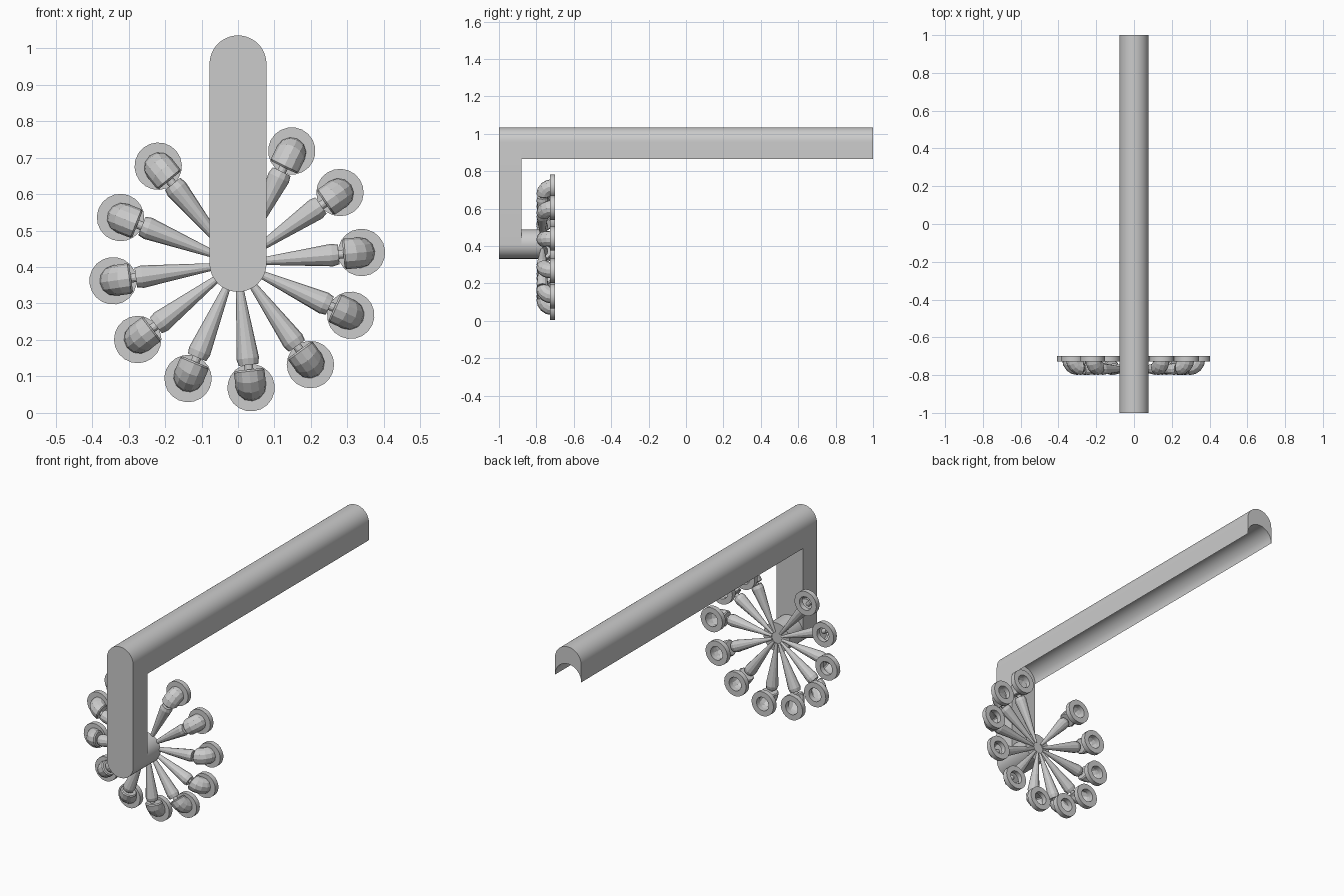
import bpy, bmesh
from math import sin, cos, pi, radians
from mathutils import Vector, Matrix

if "Cube" in bpy.data.objects:
    bpy.data.objects.remove(bpy.data.objects["Cube"])

R = 0.078                 # half width of bar, arm and hub
HUB_Z, TOP_Z, LOW_Z = 0.41, 0.957, 0.865


def finish(name, bm, smooth=False):
    bmesh.ops.remove_doubles(bm, verts=bm.verts[:], dist=1e-5)
    bmesh.ops.recalc_face_normals(bm, faces=bm.faces[:])
    me = bpy.data.meshes.new(name)
    bm.to_mesh(me)
    bm.free()
    ob = bpy.data.objects.new(name, me)
    bpy.context.collection.objects.link(ob)
    if smooth:
        bpy.ops.object.select_all(action='DESELECT')
        bpy.context.view_layer.objects.active = ob
        ob.select_set(True)
        bpy.ops.object.shade_smooth_by_angle(angle=radians(30))
    return ob


def arc(cz, a0, a1, n=24):
    return [(R * cos(radians(a0 + (a1 - a0) * i / n)),
             cz + R * sin(radians(a0 + (a1 - a0) * i / n))) for i in range(n + 1)]


def prism(name, pts, y0, y1):
    """Extrude an x-z outline along y."""
    bm = bmesh.new()
    f = bm.faces.new([bm.verts.new((x, y0, z)) for x, z in pts])
    ext = bmesh.ops.extrude_face_region(bm, geom=[f], use_keep_orig=True)
    vs = [v for v in ext['geom'] if isinstance(v, bmesh.types.BMVert)]
    bmesh.ops.translate(bm, verts=vs, vec=(0, y1 - y0, 0))
    return finish(name, bm, True)


def skin(bm, rings, caps=(True, True), closed=False):
    """Bridge successive rings of points with quads."""
    vr = [[bm.verts.new(p) for p in ring] for ring in rings]
    n = len(vr[0])
    pairs = list(zip(vr, vr[1:])) + ([(vr[-1], vr[0])] if closed else [])
    for a, b in pairs:
        for i in range(n):
            j = (i + 1) % n
            bm.faces.new((a[i], a[j], b[j], b[i]))
    if caps[0]:
        bm.faces.new(vr[0])
    if caps[1]:
        bm.faces.new(vr[-1])


def ring(c, u, v, r, n):
    return [Vector(c) + r * (Vector(u) * cos(2 * pi * i / n) + Vector(v) * sin(2 * pi * i / n))
            for i in range(n)]


# Channel bar, front arm and hub
prism("channel_bar", arc(TOP_Z, 0, 180) + arc(LOW_Z, 180, 0), -0.88, 1.0)
prism("front_arm", arc(TOP_Z, 0, 180) + arc(HUB_Z, 180, 360), -1.0, -0.88)
prism("hub", arc(HUB_Z, 0, 360, 48)[:-1], -0.88, -0.768)

# Tapered spoke with thin neck, pointing along +x
bm = bmesh.new()
skin(bm, [ring((x, -0.768, 0), (0, 1, 0), (0, 0, 1), r, 12) for x, r in
          ((0.03, 0.006), (0.262, 0.031), (0.28, 0.027), (0.28, 0.012), (0.318, 0.012))])
spoke = finish("spoke", bm)

# Elbow bending from the spoke axis toward the back
bm = bmesh.new()
px, py, br = 0.298, -0.716, 0.042
rings = [ring((0.293, py - br, 0), (0, 1, 0), (0, 0, 1), 0.037, 12)]
for k in range(5):
    a = radians(22.5 * k)
    d = Vector((sin(a), -cos(a), 0))
    rings.append(ring(Vector((px, py, 0)) + d * br, -d, (0, 0, 1), br, 12))
skin(bm, rings, (True, False))
elbow = finish("elbow", bm)

# Flat ring flange behind the elbow
bm = bmesh.new()
skin(bm, [ring((0.343, y, 0), (1, 0, 0), (0, 0, 1), r, 20) for y, r in
          ((-0.727, 0.065), (-0.70, 0.065), (-0.70, 0.036), (-0.727, 0.036))],
     (False, False), True)
flange = finish("flange", bm, True)

# Eleven spokes fanned around the hub, leaving a gap at the top
for i in range(11):
    ang = radians(64 - 29.5 * i)
    m = Matrix.Translation((-0.003, 0, HUB_Z)) @ Matrix.Rotation(-ang, 4, 'Y')
    for part in (spoke, elbow, flange):
        ob = part
        if i:
            ob = part.copy()
            ob.name = f"{part.name}_{i + 1}"
            bpy.context.collection.objects.link(ob)
        ob.matrix_world = m
